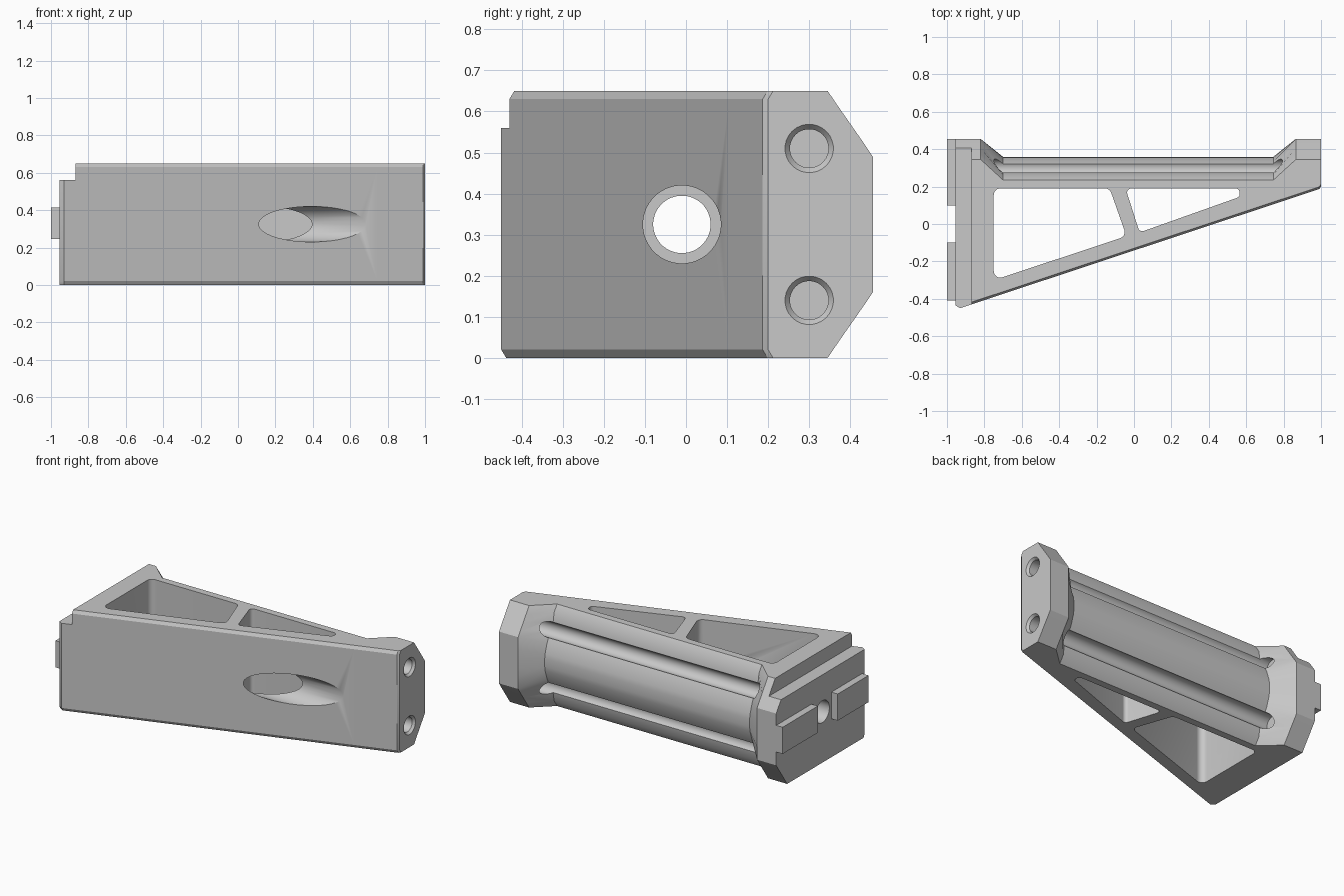
import bpy, bmesh, math

cube = bpy.data.objects.get("Cube")
if cube:
    bpy.data.objects.remove(cube, do_unlink=True)

grey = bpy.data.materials.new("satin grey")
grey.use_nodes = True
COLOR = (0.58, 0.58, 0.58, 1)
grey.diffuse_color = COLOR
grey.node_tree.nodes["Principled BSDF"].inputs["Base Color"].default_value = COLOR


def loft(name, rings):
    """Skin between equal-length rings of points and cap both ends."""
    bm = bmesh.new()
    vs = [[bm.verts.new(p) for p in ring] for ring in rings]
    n = len(vs[0])
    for a, b in zip(vs, vs[1:]):
        for i in range(n):
            j = (i + 1) % n
            bm.faces.new((a[i], a[j], b[j], b[i]))
    bm.faces.new(vs[0])
    bm.faces.new(vs[-1])
    bmesh.ops.recalc_face_normals(bm, faces=bm.faces[:])
    me = bpy.data.meshes.new(name)
    bm.to_mesh(me)
    bm.free()
    me.materials.append(grey)
    ob = bpy.data.objects.new(name, me)
    bpy.context.collection.objects.link(ob)
    return ob


def box(name, xs, ys, zs):
    return loft(name, [[(xs[0], y, zs[0]), (xs[1], y, zs[0]),
                        (xs[1], y, zs[1]), (xs[0], y, zs[1])] for y in ys])


def bore(name, y, z, stations, sides=40):
    """Stepped round cutter along x; stations are (x, radius)."""
    turn = [2 * math.pi * (i + .5) / sides for i in range(sides)]
    return loft(name, [[(x, y + r * math.cos(a), z + r * math.sin(a)) for a in turn]
                       for x, r in stations])


def pocket(name, corners, radius, steps=6):
    """Vertical through-cutter whose corners are rounded with tangent arcs."""
    outline = []
    n = len(corners)
    for i, (cx, cy) in enumerate(corners):
        (px, py), (nx, ny) = corners[i - 1], corners[(i + 1) % n]
        a, b = math.atan2(py - cy, px - cx), math.atan2(ny - cy, nx - cx)
        gap = (b - a + math.pi) % (2 * math.pi) - math.pi
        reach = radius / math.sin(abs(gap) / 2)
        mx, my = cx + reach * math.cos(a + gap / 2), cy + reach * math.sin(a + gap / 2)
        sweep = math.copysign(math.pi - abs(gap), -gap)
        for k in range(steps + 1):
            t = a + gap / 2 + math.pi + sweep * (k / steps - .5)
            outline.append((mx + radius * math.cos(t), my + radius * math.sin(t)))
    return loft(name, [[(x, y, z) for x, y in outline] for z in (-0.1, 0.8)])


def volume(me):
    bm = bmesh.new()
    bm.from_mesh(me)
    v = bm.calc_volume()
    bm.free()
    return v


def cut(target, cutter):
    """Subtract the cutter, taking the first solver with a sound result."""
    cutter.hide_render = True
    before = volume(target.data)
    mod = target.modifiers.new("cut", 'BOOLEAN')
    mod.operation = 'DIFFERENCE'
    mod.object = cutter
    for solver in ('MANIFOLD', 'EXACT', 'FLOAT'):
        mod.solver = solver
        bpy.context.view_layer.update()
        graph = bpy.context.evaluated_depsgraph_get()
        result = bpy.data.meshes.new_from_object(target.evaluated_get(graph))
        if before * .3 < volume(result) < before * .9999:
            target.data = result
            break
    target.modifiers.remove(mod)
    bpy.data.objects.remove(cutter, do_unlink=True)


H = 0.65
MID = H / 2

# Back edge sections, (offset from back, height), upper half
FLANGE = [(-.11, .65), (-.08, .606), (-.05, .563), (-.02, .52), (0, .49), (0, .41), (0, .36)]
GRIP = [(-.12, .65), (-.09, .605), (-.08, .545), (-.05, .50), (-.02, .44), (0, .38), (.004, .35)]


def section(x, front, back, shape):
    upper = [(x, back + o, z) for o, z in shape]
    lower = [(x, y, H - z) for _, y, z in reversed(upper)]
    c = 0.02
    return [(x, front + c * .6, 0), (x, front, c), (x, front, H - c),
            (x, front + c * .6, H)] + upper + lower


def slope(x):
    return -0.45 + (x + 0.93) * 0.3316


# Wedge body with flared ends
body = loft("wedge_body", [
    section(-.955, -.435, .455, FLANGE),
    section(-.93, -.45, .455, FLANGE),
    section(-.82, slope(-.82), .455, FLANGE),
    section(-.70, slope(-.70), .355, GRIP),
    section(.745, slope(.745), .355, GRIP),
    section(.865, slope(.865), .455, FLANGE),
    section(.99, slope(.99), .455, FLANGE),
    section(1, .20, .455, FLANGE)])

# Lightening pockets
cut(body, pocket("large_pocket", [(-.75, .19), (-.13, .19), (-.04, -.065), (-.75, -.30)], .035))
cut(body, pocket("small_pocket", [(-.045, .19), (.565, .19), (.565, .145), (.03, -.045)], .022))

# Step along the upper edge of the mounting end
cut(body, box("step_cutter", (-1.1, -.87), (-.6, .6), (.56, .8)))

# Stepped main bore
cut(body, bore("main_bore", -.01, MID, [(-1.1, .07), (-.6, .07), (-.59, .095), (1.2, .095)]))

# Screw bores that run on as grooves beside the grip
for z in (.14, .51):
    cut(body, bore("screw_bore", .30, z, [(-.77, .047), (.985, .047), (1.01, .067)], 28))

# Mounting keys on the end face
keys = [box("front_key", (-1, -.95), (-.41, -.10), (.245, .415)),
        box("back_key", (-1, -.95), (.10, .455), (.245, .415))]

# Smooth shading with sharp edges kept
for ob in [body] + keys:
    ob.select_set(True)
bpy.context.view_layer.objects.active = body
bpy.ops.object.shade_smooth_by_angle(angle=math.radians(28))
